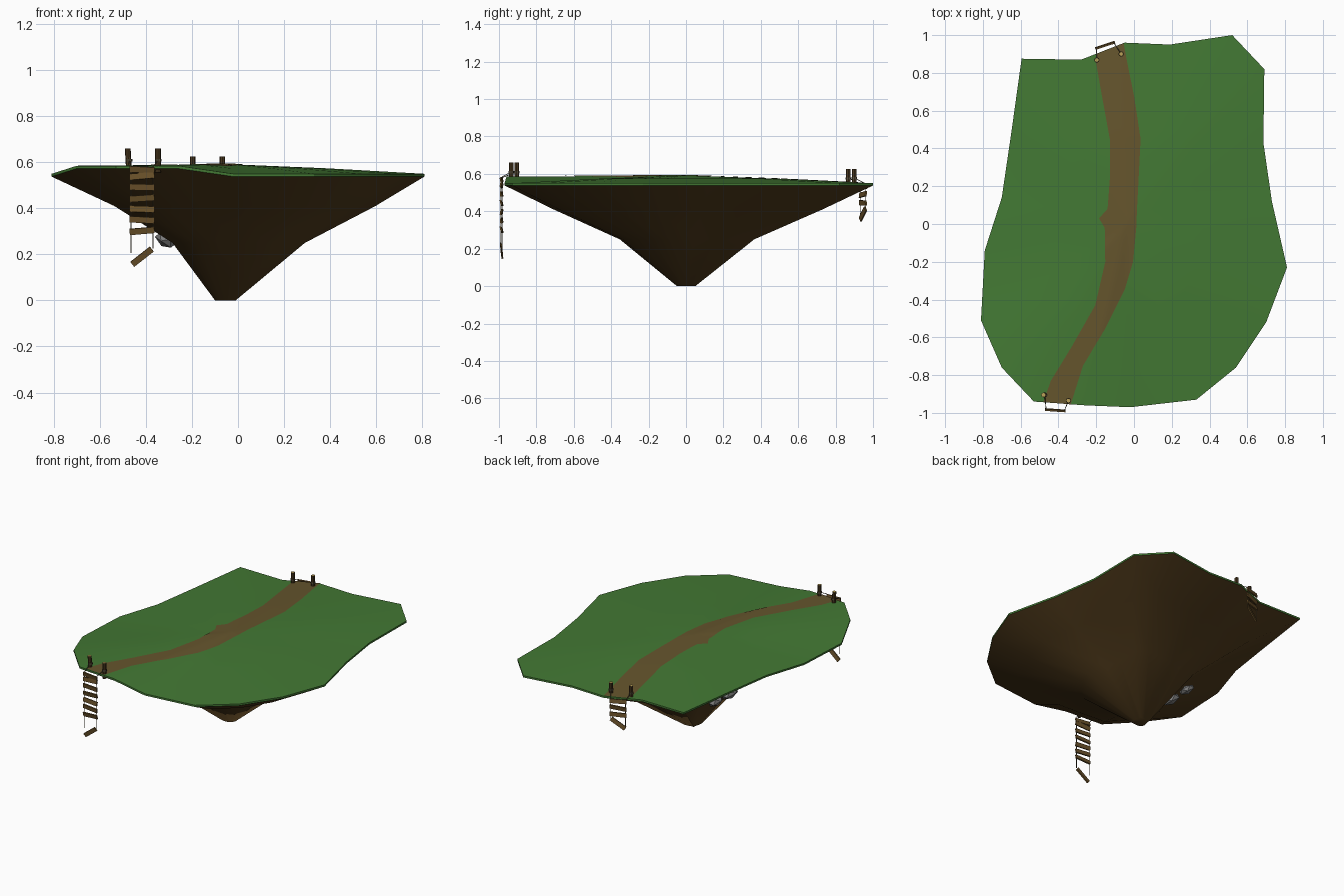
import bpy, bmesh, math
from mathutils import Vector, Matrix
from mathutils.bvhtree import BVHTree

if "Cube" in bpy.data.objects:
    bpy.data.objects.remove(bpy.data.objects["Cube"])


def mat(name, r, g, b):
    m = bpy.data.materials.new(name)
    m.diffuse_color = (r, g, b, 1)
    m.use_nodes = True
    m.node_tree.nodes["Principled BSDF"].inputs["Base Color"].default_value = m.diffuse_color
    return m


GRASS = mat("grass green", .056, .19, .034)
PATH = mat("path brown", .13, .09, .026)
EARTH = mat("earth brown", .085, .046, .012)
PLANK = mat("plank brown", .14, .08, .022)
POST = mat("post bark", .07, .04, .014)
ENDS = mat("cut wood", .5, .36, .1)
ROPE = mat("rope", .1, .08, .045)
ROCK = mat("rock grey", .2, .2, .2)


def finish(name, bm, mats, smooth=None):
    bmesh.ops.recalc_face_normals(bm, faces=bm.faces)
    me = bpy.data.meshes.new(name)
    bm.to_mesh(me)
    bm.free()
    for m in mats:
        me.materials.append(m)
    ob = bpy.data.objects.new(name, me)
    bpy.context.collection.objects.link(ob)
    if smooth:
        bpy.ops.object.select_all(action='DESELECT')
        ob.select_set(True)
        bpy.context.view_layer.objects.active = ob
        bpy.ops.object.shade_smooth_by_angle(angle=math.radians(smooth))
    return ob


def bridge(bm, a, b):
    n = len(a)
    for i in range(n):
        j = (i + 1) % n
        bm.faces.new((a[i], a[j], b[j], b[i]))


# Island outline, anticlockwise
OUT = [(.52, 1), (.19, .95), (-.05, .96), (-.28, .87), (-.595, .875), (-.65, .48),
       (-.7, .14), (-.79, -.14), (-.81, -.51), (-.7, -.76), (-.53, -.94), (-.26, -.96),
       (-.02, -.97), (.33, -.93), (.54, -.76), (.7, -.52), (.81, -.23), (.73, .12),
       (.685, .43), (.69, .82)]
RAISED = {9, 10, 11}                      # lifted front-left edge
rim = [Vector((x, y, .585 if i in RAISED else .55)) for i, (x, y) in enumerate(OUT)]

# Grass cap with a thin skirt
bm = bmesh.new()
top = [bm.verts.new(p) for p in rim]
mid = [bm.verts.new((p.x * .5 - .02, p.y * .5, p.z * .4 + .59 * .6)) for p in rim]
low = [bm.verts.new(p - Vector((0, 0, .012))) for p in rim]
hub = bm.verts.new((-.04, 0, .592))
bridge(bm, low, top)
bridge(bm, top, mid)
for i in range(len(mid)):
    bm.faces.new((mid[i], mid[(i + 1) % len(mid)], hub))
bmesh.ops.triangulate(bm, faces=bm.faces[:])
bmesh.ops.recalc_face_normals(bm, faces=bm.faces)
tree = BVHTree.FromBMesh(bm)
finish("grass_top", bm, [GRASS], 30)


def ground(x, y, default=.56):
    hit = tree.ray_cast(Vector((x, y, 2)), Vector((0, 0, -1)))[0]
    return hit.z if hit else default


# Earth cone below, made of shrinking rings
bm = bmesh.new()
rings = [[bm.verts.new(p - Vector((0, 0, .012))) for p in rim]]
for sx, sy, ox, z in ((.70, .73, .03, .41), (.355, .365, .003, .25), (.055, .05, -.055, 0)):
    rings.append([bm.verts.new((p.x * sx + ox, p.y * sy, z)) for p in rim])
for a, b in zip(rings, rings[1:]):
    bridge(bm, a, b)
bm.faces.new(rings[-1])
finish("earth_base", bm, [EARTH], 50)

# Path laid on the grass: y, left x, right y, right x
EDGE = [(-.942, -.48, -.955, -.335), (-.83, -.44, -.75, -.27), (-.65, -.33, -.55, -.15),
        (-.43, -.205, -.35, -.05), (-.2, -.152, -.2, -.005), (-.02, -.155, -.02, .012),
        (.03, -.185, .03, .014), (.08, -.14, .08, .016), (.25, -.127, .25, .025),
        (.45, -.128, .45, .035), (.68, -.17, .68, 0), (.85, -.2, .85, -.035),
        (.9, -.2, .957, -.055)]
bm = bmesh.new()
rows, COLS, STEPS = [], 10, 8
for k in range((len(EDGE) - 1) * STEPS + 1):
    i = min(k // STEPS, len(EDGE) - 2)
    t = k / STEPS - i
    ly, lx, ry, rx = [a + (b - a) * t for a, b in zip(EDGE[i], EDGE[i + 1])]
    row = []
    for c in range(COLS + 1):
        s = c / COLS
        x, y = lx + (rx - lx) * s, ly + (ry - ly) * s
        row.append(bm.verts.new((x, y, ground(x * .999, y * .995) + .003)))
    rows.append(row)
for a, b in zip(rows, rows[1:]):
    for c in range(COLS):
        bm.faces.new((a[c], a[c + 1], b[c + 1], b[c]))
path = finish("path", bm, [PATH], 30)
if path.data.polygons[0].normal.z < 0:
    path.data.flip_normals()


def rod(name, a, b, r, mats, sides=8):
    a, b = Vector(a), Vector(b)
    d = b - a
    bm = bmesh.new()
    m = Matrix.Translation((a + b) / 2) @ d.to_track_quat('Z', 'Y').to_matrix().to_4x4()
    bmesh.ops.create_cone(bm, cap_ends=True, segments=sides, radius1=r, radius2=r,
                          depth=d.length, matrix=m)
    bm.normal_update()
    for f in bm.faces:                    # top cap shows cut wood
        if len(mats) > 1 and f.normal.dot(d.normalized()) > .9:
            f.material_index = 1
    finish(name, bm, mats)


def plank(name, centre, yaw, roll, tilt):
    bm = bmesh.new()
    m = (Matrix.Translation(centre) @ Matrix.Rotation(yaw, 4, 'Z') @ Matrix.Rotation(roll, 4, 'Y')
         @ Matrix.Rotation(tilt, 4, 'X') @ Matrix.Diagonal((.108, .009, .027, 1)))
    bmesh.ops.create_cube(bm, size=1, matrix=m)
    finish(name, bm, [PLANK])


def ladder(tag, centre, yaw, zs, broken, posts, post_top, rope_ends):
    """Hanging broken bridge: posts, ropes, rungs and a dangling last plank."""
    c = Vector((*centre, 0))
    side = Vector((math.cos(yaw), math.sin(yaw), 0))
    for i, z in enumerate(zs):
        plank(f"{tag}_plank_{i}", c + Vector((0, 0, z)), yaw,
              math.radians((3, -5, 1, -4, 2)[i % 5]), math.radians((12, -10, 6)[i % 3]))
    z, roll = broken
    plank(f"{tag}_broken_plank", c + Vector((0, 0, z)), yaw, math.radians(roll), .2)
    for k, (px, py, tx) in enumerate(posts):
        g = ground(px, py)
        rod(f"{tag}_post_{k}", (px, py, g - .03), (px + tx, py, post_top), .0125, [POST, ENDS])
        head = c + side * (.048 if k else -.048) + Vector((0, 0, zs[0] + .012))
        rod(f"{tag}_tie_{k}", (px, py, g + .025), head, .002, [ROPE], 5)
        rod(f"{tag}_rope_{k}", head, (head.x, head.y, rope_ends[k]), .002, [ROPE], 5)
        # rope coil around the post
        rod(f"{tag}_coil_{k}", (px, py, g + .018), (px, py, g + .03), .0145, [ROPE])


ladder("front", (-.417, -.986), math.radians(-4), [.568, .54, .492, .444, .396, .35, .302],
       (.19, -38), [(-.473, -.905, -.006), (-.347, -.935, 0)], .66, (.205, .225))
ladder("back", (-.153, .946), math.radians(18), [.535, .49, .445],
       (.385, -32), [(-.197, .868, 0), (-.068, .9, 0)], .625, (.36, .40))

# Rocks half buried in the left underside
for i, (x, y, z, s) in enumerate(((-.315, -.02, .262, .052), (-.315, .13, .265, .045))):
    bm = bmesh.new()
    bmesh.ops.create_icosphere(bm, subdivisions=1, radius=1, matrix=Matrix.Translation((x, y, z))
                               @ Matrix.Rotation(.6, 4, 'Y') @ Matrix.Diagonal((s, s * 1.3, s * .6, 1)))
    finish(f"rock_{i}", bm, [ROCK])
